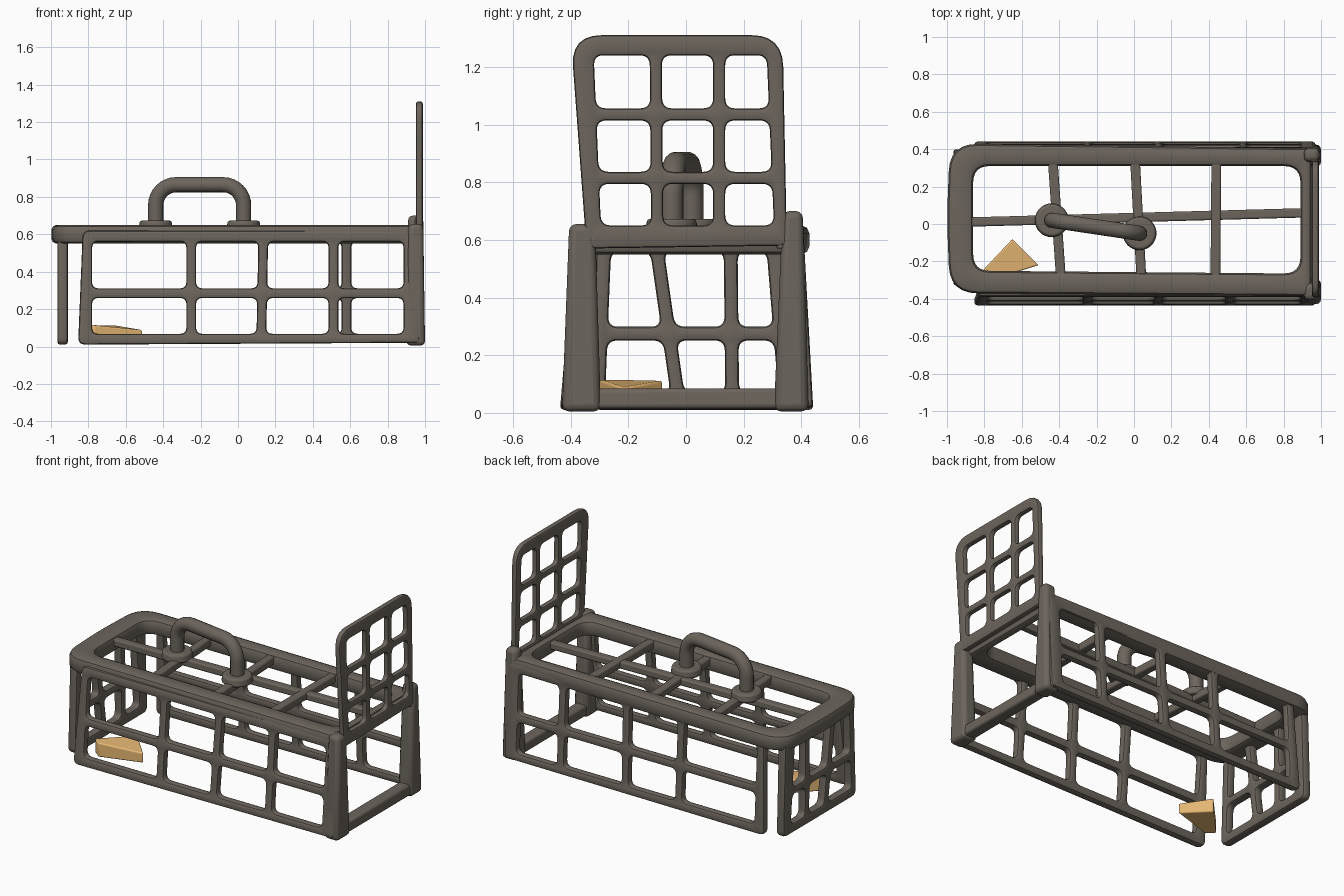
import bpy, bmesh, math
from mathutils import Vector

cube = bpy.data.objects.get("Cube")
if cube:
    bpy.data.objects.remove(cube)


def material(name, rgb):
    m = bpy.data.materials.new(name)
    m.use_nodes = True
    m.diffuse_color = (*rgb, 1)
    bsdf = next(n for n in m.node_tree.nodes if n.type == 'BSDF_PRINCIPLED')
    bsdf.inputs["Base Color"].default_value = (*rgb, 1)
    return m


METAL = material("dark taupe metal", (0.15, 0.13, 0.108))
CHEESE = material("golden cheese", (0.78, 0.47, 0.17))


def finish(name, bm, mat=METAL, bevel=0, angle=40):
    bmesh.ops.recalc_face_normals(bm, faces=bm.faces)
    mesh = bpy.data.meshes.new(name)
    bm.to_mesh(mesh)
    bm.free()
    ob = bpy.data.objects.new(name, mesh)
    bpy.context.collection.objects.link(ob)
    mesh.materials.append(mat)
    if bevel:
        mod = ob.modifiers.new("rounding", 'BEVEL')
        mod.width, mod.segments = bevel, 3
    bpy.ops.object.select_all(action='DESELECT')
    ob.select_set(True)
    bpy.context.view_layer.objects.active = ob
    bpy.ops.object.shade_smooth_by_angle(angle=math.radians(angle))
    return ob


def rounded(corners, radii, inset):
    """Counter-clockwise outline moved inwards, with each corner rounded."""
    pts = [Vector(c) for c in corners]
    n = len(pts)
    moved = []
    for i, p in enumerate(pts):
        a = (p - pts[i - 1]).normalized()
        b = (pts[(i + 1) % n] - p).normalized()
        moved.append(p + (b - a) * inset / (a.x * b.y - a.y * b.x))
    out = []
    for i, p in enumerate(moved):
        r = max(radii[i] - inset, 0.004)
        a = p + (moved[i - 1] - p).normalized() * r
        b = p + (moved[(i + 1) % n] - p).normalized() * r
        for k in range(7):
            t = k / 6
            out.append(a * (1 - t) ** 2 + p * 2 * t * (1 - t) + b * t * t)
    return out


def panel(name, outer, radii, holes, hole_r, thick, soft, place):
    """Plate with rounded openings and softened rims, set in space by place(u, v, w)."""
    bm = bmesh.new()
    h = thick / 2
    levels = [(-h, soft), (-h + soft * 0.3, soft * 0.3), (-h + soft, 0),
              (h - soft, 0), (h - soft * 0.3, soft * 0.3), (h, soft)]
    caps = {0: [], len(levels) - 1: []}
    for sign, corners, rr in [(1, outer, radii)] + [(-1, c, [hole_r] * 4) for c in holes]:
        prev = None
        for i, (w, s) in enumerate(levels):
            ring = [bm.verts.new((p.x, p.y, w)) for p in rounded(corners, rr, s * sign)]
            n = len(ring)
            if prev:
                for k in range(n):
                    j = (k + 1) % n
                    bm.faces.new((prev[k], prev[j], ring[j], ring[k]))
            if i in caps:
                for k in range(n):
                    pair = (ring[k], ring[(k + 1) % n])
                    caps[i].append(bm.edges.get(pair) or bm.edges.new(pair))
            prev = ring
    for edges in caps.values():
        bmesh.ops.triangle_fill(bm, use_beauty=True, edges=edges, normal=(0, 0, 1))
    for v in bm.verts:
        v.co = place(*v.co)
    return finish(name, bm)


def grid(us, vs, bar):
    """Openings between upright lines (bottom, top) and level lines."""
    def u_at(line, v):
        return line[0] + (line[1] - line[0]) * (v - vs[0]) / (vs[-1] - vs[0])
    holes = []
    for i in range(len(us) - 1):
        for j in range(len(vs) - 1):
            lo, hi = vs[j] + bar * (j > 0), vs[j + 1] - bar * (j < len(vs) - 2)
            dl, dr = bar * (i > 0), bar * (i < len(us) - 2)
            holes.append([(u_at(us[i], lo) + dl, lo), (u_at(us[i + 1], lo) - dr, lo),
                          (u_at(us[i + 1], hi) - dr, hi), (u_at(us[i], hi) + dl, hi)])
    return holes


def block(name, bottom, top, z0, z1, bevel):
    """Rounded block between two rectangles (x0, x1, y0, y1)."""
    bm = bmesh.new()
    bmesh.ops.create_cube(bm, size=1)
    for v in bm.verts:
        x0, x1, y0, y1 = top if v.co.z > 0 else bottom
        v.co = (x1 if v.co.x > 0 else x0, y1 if v.co.y > 0 else y0, z1 if v.co.z > 0 else z0)
    return finish(name, bm, bevel=bevel)


def slat(name, a, b, width, z0, z1):
    a, b = Vector(a), Vector(b)
    d = (b - a).normalized()
    side = Vector((-d.y, d.x)) * width / 2
    bm = bmesh.new()
    rings = [[bm.verts.new((*p, z)) for p in (a - side, b - side, b + side, a + side)]
             for z in (z0, z1)]
    for ring in rings:
        bm.faces.new(ring)
    for k in range(4):
        j = (k + 1) % 4
        bm.faces.new((rings[0][k], rings[0][j], rings[1][j], rings[1][k]))
    return finish(name, bm, bevel=0.01)


def cylinder(name, centre, r0, r1, depth, bevel):
    bm = bmesh.new()
    bmesh.ops.create_cone(bm, cap_ends=True, segments=32, radius1=r0, radius2=r1, depth=depth)
    bmesh.ops.translate(bm, verts=bm.verts, vec=centre)
    return finish(name, bm, bevel=bevel)


# Long sides, leaning slightly inwards
for name, sign, base, lean, third in (("front_side", -1, 0.414, 0.085, 0.51),
                                      ("back_side", 1, 0.418, 0.055, 0.58)):
    ups = [(-0.78, -0.78), (-0.25, -0.25), (0.125, 0.135), (third, third), (0.885, 0.885)]
    panel(name, [(-0.855, 0.01), (0.97, 0.02), (0.97, 0.62), (-0.83, 0.62)],
          [0.04, 0.02, 0.02, 0.04], grid(ups, [0.068, 0.285, 0.56], 0.026), 0.035, 0.048, 0.014,
          lambda u, v, w: (u, sign * (base - lean * v) + w, v))

# Closed end
panel("closed_end", [(-0.33, 0.01), (0.4, 0.01), (0.38, 0.6), (-0.31, 0.6)], [0.04] * 4,
      grid([(-0.28, -0.26), (-0.03, -0.1), (0.16, 0.155), (0.32, 0.28)],
           [0.07, 0.275, 0.56], 0.024), 0.035, 0.056, 0.014,
      lambda u, v, w: (-0.938 + w, u, v))

# Top frame and its slats
panel("top_frame", [(-0.985, -0.37), (0.95, -0.385), (0.95, 0.405), (-0.985, 0.43), (-1.0, 0.03)],
      [0.15, 0.02, 0.02, 0.15, 0.1],
      [[(-0.86, -0.25), (0.89, -0.265), (0.89, 0.31), (-0.86, 0.31)]], 0.09, 0.1, 0.028,
      lambda u, v, w: (u, v, 0.6 + w))
slat("top_long_slat", (-0.9, 0.01), (0.92, 0.06), 0.05, 0.59, 0.636)
for i, (x0, x1) in enumerate(((-0.39, -0.435), (0.04, 0.005), (0.435, 0.44))):
    slat(f"top_cross_slat_{i + 1}", (x0, -0.3), (x1, 0.35), 0.052, 0.59, 0.64)

# Posts and sill of the open end
block("front_post", (0.9, 1, -0.43, -0.295), (0.91, 0.99, -0.405, -0.315), 0.005, 0.655, 0.025)
block("back_post", (0.9, 1, 0.305, 0.425), (0.91, 0.99, 0.335, 0.405), 0.005, 0.7, 0.025)
block("door_sill", (0.91, 0.99, -0.33, 0.33), (0.91, 0.985, -0.33, 0.33), 0.015, 0.085, 0.015)

# Raised door with hinge pins
panel("raised_door", [(-0.345, 0.57), (0.35, 0.58), (0.335, 1.31), (-0.4, 1.31)],
      [0.02, 0.02, 0.11, 0.11],
      grid([(-0.295, -0.32), (-0.1, -0.105), (0.115, 0.115), (0.305, 0.28)],
           [0.65, 0.815, 1.035, 1.24], 0.021), 0.035, 0.036, 0.011,
      lambda u, v, w: (0.97 + w, u, v))
for name, y, z in (("front_hinge_pin", -0.33, 0.59), ("back_hinge_pin", 0.33, 0.63)):
    cylinder(name, (0.965, y, z), 0.018, 0.018, 0.12, 0.006)

# Carrying handle: a bent tube on two round feet
left, right = Vector((-0.44, 0.02)), Vector((0.03, -0.05))
curve = bpy.data.curves.new("handle", 'CURVE')
curve.dimensions = '3D'
curve.bevel_depth, curve.bevel_resolution = 0.041, 6
path = [Vector((*left, 0.64))]
reach = 0.11 / (right - left).length
for k in range(9):
    a = k / 8 * math.pi / 2
    path.append(Vector((*left.lerp(right, reach * (1 - math.cos(a))), 0.755 + 0.11 * math.sin(a))))
for k in range(9):
    a = (1 - k / 8) * math.pi / 2
    path.append(Vector((*right.lerp(left, reach * (1 - math.cos(a))), 0.755 + 0.11 * math.sin(a))))
path.append(Vector((*right, 0.64)))
spline = curve.splines.new('POLY')
spline.points.add(len(path) - 1)
for pt, co in zip(spline.points, path):
    pt.co = (*co, 1)
curve.materials.append(METAL)
handle = bpy.data.objects.new("handle", curve)
bpy.context.collection.objects.link(handle)
bpy.ops.object.select_all(action='DESELECT')
handle.select_set(True)
bpy.context.view_layer.objects.active = handle
bpy.ops.object.convert(target='MESH')
bpy.ops.object.shade_smooth_by_angle(angle=math.radians(40))
for name, p in (("handle_foot_left", left), ("handle_foot_right", right)):
    cylinder(name, (*p, 0.648), 0.092, 0.085, 0.05, 0.012)

# Wedge of cheese
bm = bmesh.new()
outline = [(-0.82, -0.26, 0.115), (-0.77, -0.3, 0.115), (-0.51, -0.22, 0.088), (-0.65, -0.08, 0.112)]
low = [bm.verts.new((x, y, 0.025)) for x, y, z in outline]
high = [bm.verts.new(p) for p in outline]
bm.faces.new(low)
bm.faces.new(high)
for k in range(4):
    j = (k + 1) % 4
    bm.faces.new((low[k], low[j], high[j], high[k]))
finish("cheese_wedge", bm, CHEESE, bevel=0.008, angle=30)
